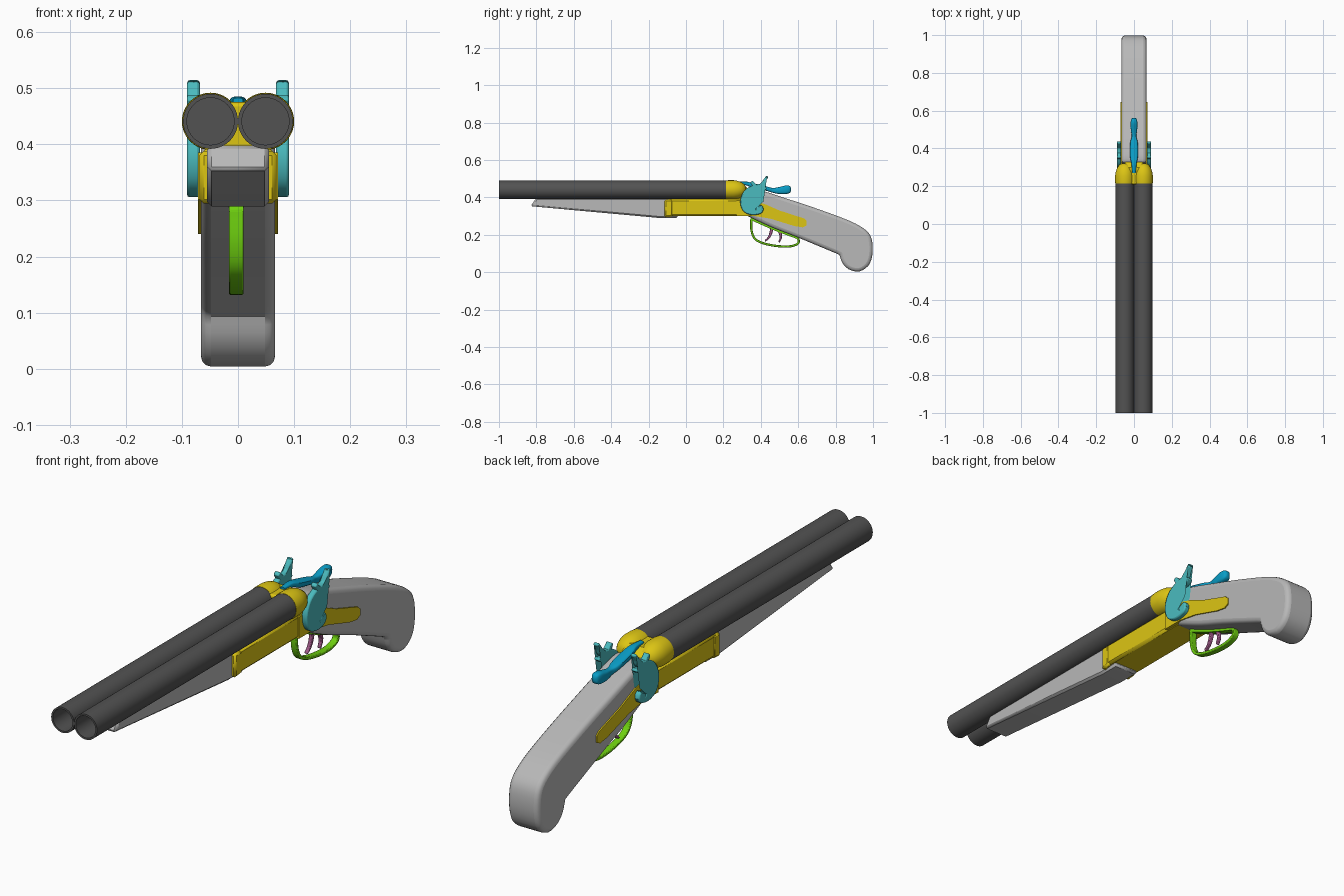
import bpy, bmesh, math
from mathutils import Vector

cube = bpy.data.objects.get("Cube")
if cube:
    bpy.data.objects.remove(cube)


def material(name, rgb):
    m = bpy.data.materials.new(name)
    m.use_nodes = True
    m.diffuse_color = (*rgb, 1)
    m.node_tree.nodes["Principled BSDF"].inputs["Base Color"].default_value = (*rgb, 1)
    return m


STEEL = material("dark steel", (0.085, 0.085, 0.085))
GREY = material("light grey", (0.48, 0.48, 0.48))
YELLOW = material("yellow", (0.72, 0.56, 0.007))
TEAL = material("teal", (0.07, 0.5, 0.52))
BLUE = material("blue", (0.003, 0.34, 0.57))
GREEN = material("green", (0.16, 0.64, 0.005))
PURPLE = material("purple", (0.35, 0.1, 0.25))


def finish(name, bm, mat, bevel=0, segments=3):
    bmesh.ops.recalc_face_normals(bm, faces=bm.faces)
    mesh = bpy.data.meshes.new(name)
    bm.to_mesh(mesh)
    bm.free()
    mesh.materials.append(mat)
    ob = bpy.data.objects.new(name, mesh)
    bpy.context.collection.objects.link(ob)
    if bevel:
        mod = ob.modifiers.new("rounded edges", 'BEVEL')
        mod.width = bevel
        mod.segments = segments
        mod.limit_method = 'ANGLE'
        mod.angle_limit = math.radians(50)
        mod.use_clamp_overlap = False
    bpy.ops.object.select_all(action='DESELECT')
    ob.select_set(True)
    bpy.context.view_layer.objects.active = ob
    bpy.ops.object.shade_smooth_by_angle(angle=math.radians(35))
    return ob


def smooth(points, steps=6):
    """Catmull-Rom curve through points of any dimension."""
    pts = [Vector(p) for p in points]
    pts = [2 * pts[0] - pts[1]] + pts + [2 * pts[-1] - pts[-2]]
    out = []
    for a, b, c, d in zip(pts, pts[1:], pts[2:], pts[3:]):
        for i in range(steps):
            t = i / steps
            out.append(0.5 * (2 * b + (c - a) * t + (2 * a - 5 * b + 4 * c - d) * t ** 2
                              + (3 * b - a - 3 * c + d) * t ** 3))
    return out + [pts[-2]]


def plate(name, outline, x0, x1, mat, bevel=0, segments=3):
    """Side outline (y, z) extruded across x."""
    bm = bmesh.new()
    rows = [[bm.verts.new((x, p[0], p[1])) for p in outline] for x in (x0, x1)]
    n = len(outline)
    for row in rows:
        bm.faces.new(row)
    for i in range(n):
        j = (i + 1) % n
        bm.faces.new((rows[0][i], rows[0][j], rows[1][j], rows[1][i]))
    return finish(name, bm, mat, bevel, segments)


def strap(name, path, x0, x1, mat, bevel=0):
    """Curved strip following (y, z, half thickness)."""
    pts = smooth(path)
    left, right = [], []
    for i, p in enumerate(pts):
        d = pts[min(i + 1, len(pts) - 1)] - pts[max(i - 1, 0)]
        normal = Vector((-d.y, d.x)).normalized() * p.z
        left.append(p.to_2d() + normal)
        right.append(p.to_2d() - normal)
    return plate(name, left + right[::-1], x0, x1, mat, bevel, 2)


def lathe(name, profile, cx, cz, mat, sides=40):
    """Turn (radius, y) around an axis parallel to y."""
    bm = bmesh.new()
    rings = []
    for r, y in profile:
        rings.append([bm.verts.new((cx + r * math.cos(a), y, cz + r * math.sin(a)))
                      for a in (2 * math.pi * i / sides for i in range(sides))])
    for a, b in zip(rings, rings[1:]):
        for i in range(sides):
            j = (i + 1) % sides
            bm.faces.new((a[i], a[j], b[j], b[i]))
    for ring in (rings[0], rings[-1]):
        bm.faces.new(ring)
    return finish(name, bm, mat)


def loft(name, stations, mat, sides=16):
    """Rounded sections given as (y, z, half width, half height)."""
    bm = bmesh.new()
    rings = []
    for y, z, w, h in smooth(stations, 4):
        ring = []
        for i in range(sides):
            c, s = (f(2 * math.pi * i / sides) for f in (math.cos, math.sin))
            ring.append(bm.verts.new((w * math.copysign(abs(c) ** 0.6, c), y,
                                      z + h * math.copysign(abs(s) ** 0.6, s))))
        rings.append(ring)
    for a, b in zip(rings, rings[1:]):
        for i in range(sides):
            j = (i + 1) % sides
            bm.faces.new((a[i], a[j], b[j], b[i]))
    for ring in (rings[0], rings[-1]):
        bm.faces.new(ring)
    return finish(name, bm, mat)


for side, s in (("left", 1), ("right", -1)):
    # Hollow barrel and its rounded breech
    lathe(side + "_barrel", [(0.049, 0.23), (0.049, -1), (0.042, -1), (0.042, 0.1)],
          s * 0.049, 0.441, STEEL)
    lathe(side + "_breech", [(0.05, 0.215), (0.051, 0.225), (0.051, 0.255), (0.048, 0.275),
                             (0.041, 0.295), (0.03, 0.312), (0.015, 0.32)],
          s * 0.049, 0.441, YELLOW)
    # Hammer: curled body, thumb spur and striking nose
    x0, x1 = sorted((s * 0.068, s * 0.091))
    strap(side + "_hammer_body",
          [(0.385, 0.352, 0.016), (0.392, 0.335, 0.022), (0.355, 0.322, 0.016),
           (0.318, 0.338, 0.016), (0.305, 0.38, 0.015), (0.325, 0.425, 0.017),
           (0.365, 0.45, 0.017), (0.405, 0.465, 0.011), (0.42, 0.49, 0.008),
           (0.435, 0.513, 0.006)], x0, x1, TEAL, 0.005)
    strap(side + "_hammer_nose",
          [(0.385, 0.445, 0.014), (0.365, 0.465, 0.011), (0.35, 0.485, 0.008)],
          x0, x1, TEAL, 0.004)
    strap(side + "_hammer_heel",
          [(0.37, 0.445, 0.013), (0.405, 0.442, 0.01), (0.43, 0.452, 0.005)],
          x0, x1, TEAL, 0.003)
    # Long lock plate let into the stock
    x0, x1 = sorted((s * 0.05, s * 0.071))
    plate(side + "_lock_plate",
          [(0.27, 0.385), (0.36, 0.382), (0.42, 0.365), (0.5, 0.33), (0.63, 0.288),
           (0.645, 0.275), (0.645, 0.25), (0.625, 0.24), (0.58, 0.247), (0.45, 0.287),
           (0.36, 0.302), (0.27, 0.302)], x0, x1, YELLOW)

# Stock with a hooked grip
top = smooth([(0.315, 0.44), (0.345, 0.449), (0.42, 0.432), (0.55, 0.39), (0.7, 0.34),
              (0.85, 0.285), (0.93, 0.247), (0.978, 0.208), (0.996, 0.16), (0.996, 0.09),
              (0.975, 0.035), (0.925, 0.004), (0.87, 0.016), (0.836, 0.05), (0.82, 0.093)], 3)
under = smooth([(0.805, 0.1), (0.6, 0.185), (0.47, 0.235), (0.36, 0.285), (0.3, 0.315)], 3)
plate("stock", top + under, -0.066, 0.066, GREY, 0.018)

# Fore-end, receiver, collar and breech block
plate("fore_end", [(-0.8, 0.398), (-0.83, 0.353), (-0.13, 0.289), (-0.045, 0.289),
                   (-0.045, 0.398)], -0.055, 0.055, GREY, 0.008, 1)
plate("receiver", [(-0.1, 0.392), (-0.1, 0.3), (0.34, 0.3), (0.34, 0.392)],
      -0.067, 0.067, YELLOW, 0.01, 1)
plate("receiver_collar", [(-0.115, 0.388), (-0.115, 0.294), (-0.07, 0.298), (-0.07, 0.388)],
      -0.069, 0.069, YELLOW, 0.008, 1)
plate("breech_block", [(0.21, 0.38), (0.21, 0.475), (0.3, 0.475), (0.33, 0.45), (0.33, 0.38)],
      -0.048, 0.048, YELLOW, 0.008)

# Opening lever with a thumb paddle
loft("top_lever", [(0.27, 0.476, 0.009, 0.007), (0.32, 0.475, 0.014, 0.01),
                   (0.36, 0.463, 0.021, 0.013), (0.43, 0.447, 0.02, 0.012),
                   (0.465, 0.438, 0.012, 0.013), (0.5, 0.437, 0.017, 0.019),
                   (0.535, 0.441, 0.018, 0.023), (0.555, 0.443, 0.014, 0.018),
                   (0.562, 0.443, 0.006, 0.007)], BLUE)

# Trigger guard and its mounting strap
strap("trigger_guard", [(0.35, 0.285, 0.007), (0.35, 0.225, 0.006), (0.368, 0.18, 0.006),
                        (0.41, 0.156, 0.006), (0.48, 0.141, 0.006), (0.55, 0.138, 0.006),
                        (0.593, 0.15, 0.006), (0.603, 0.168, 0.006), (0.593, 0.192, 0.005)],
      -0.016, 0.01, GREEN, 0.003)
strap("guard_strap", [(0.345, 0.286, 0.006), (0.47, 0.231, 0.006), (0.6, 0.182, 0.006)],
      -0.016, 0.01, GREEN)

# Two triggers
strap("front_trigger", [(0.46, 0.25, 0.009), (0.455, 0.215, 0.008), (0.442, 0.185, 0.006),
                        (0.422, 0.167, 0.004)], -0.012, 0.002, PURPLE, 0.003)
strap("rear_trigger", [(0.485, 0.24, 0.009), (0.503, 0.21, 0.008), (0.507, 0.185, 0.006),
                       (0.497, 0.16, 0.004)], -0.008, 0.006, PURPLE, 0.003)
